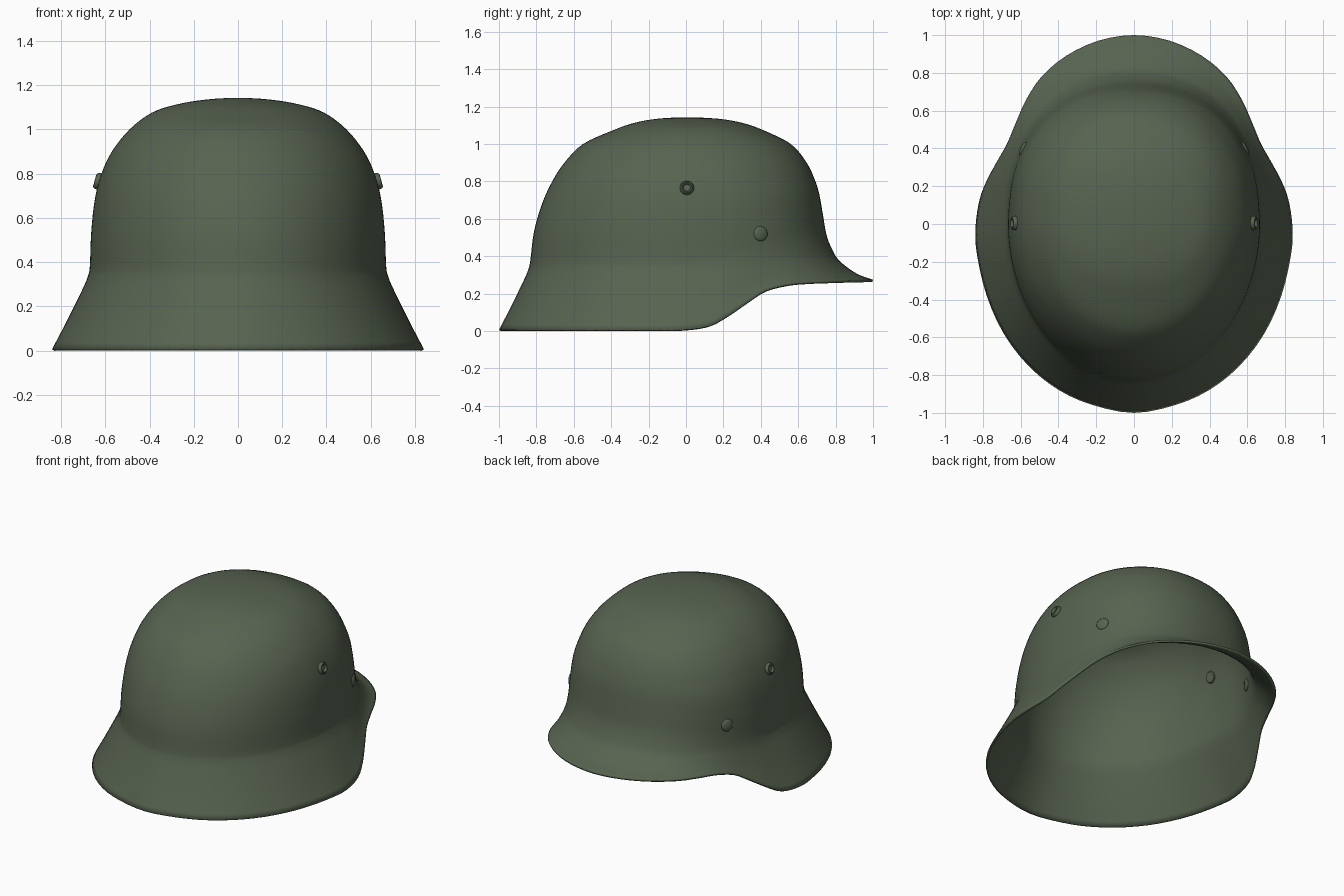
import bpy, bmesh, math
from mathutils import Vector
from mathutils.bvhtree import BVHTree

if "Cube" in bpy.data.objects:
    bpy.data.objects.remove(bpy.data.objects["Cube"])

green = bpy.data.materials.new("field green")
green.diffuse_color = (0.095, 0.125, 0.08, 1)
green.use_nodes = True
green.node_tree.nodes["Principled BSDF"].inputs["Base Color"].default_value = green.diffuse_color

# crown rings: front/side height, back height, front, side and back radius
CROWN = [(1.142, 1.142, 0, 0, 0), (1.135, 1.135, .15, .14, .17),
         (1.113, 1.113, .275, .275, .30), (1.075, 1.075, .385, .39, .41),
         (1.0, 1.0, .55, .49, .56), (.9, .9, .65, .57, .645),
         (.8, .8, .715, .617, .692), (.68, .72, .77, .648, .715),
         (.53, .61, .813, .664, .734), (.38, .5, .832, .67, .755)]
# flare from crown to rim: outward and downward fractions, front then back
FLARE = [(.06, .13, .18, .43), (.21, .29, .37, .65), (.61, .66, .67, .87), (1, 1, 1, 1)]
# right half of the rim, front to back
RIM = [(0, -1, .006), (.22, -.958, .006), (.40, -.878, .006), (.56, -.75, .006),
       (.69, -.58, .006), (.78, -.38, .006), (.83, -.17, .006), (.84, -.03, .007),
       (.82, .12, .027), (.78, .23, .085), (.72, .34, .16), (.67, .43, .217),
       (.62, .55, .25), (.57, .66, .262), (.49, .78, .268), (.36, .89, .272),
       (.19, .97, .274), (0, 1, .274)]


def smooth_curve(points, steps):
    """Smooth curve through points; first and last are guides only."""
    p = [Vector(q) for q in points]
    out = []
    for i in range(1, len(p) - 2):
        a, b, c, d = p[i - 1:i + 3]
        for k in range(steps):
            t = k / steps
            out.append(b + (c - a) * (t / 2) + (a * 2 - b * 5 + c * 4 - d) * (t * t / 2)
                       + (b * 3 - a - c * 3 + d) * (t ** 3 / 2))
    return out + [p[-2]]


def column(rim):
    """Points from just below the apex to one rim point."""
    reach = math.hypot(rim.x, rim.y)
    s, c = abs(rim.x) / reach, rim.y / reach
    back = max(0, min(1, c / .95))
    w = back * back * (3 - 2 * back)
    n = 2.0 + .25 * min(1, back * 3)
    prof = []
    for zf, zb, rf, rs, rb in CROWN:
        r = 0
        if rs:
            r = ((s / rs) ** n + (abs(c) / (rb if c > 0 else rf)) ** n) ** (-1 / n)
        prof.append((r, zf + (zb - zf) * w))
    rj, zj = prof[-1]
    for uf, vf, ub, vb in FLARE:
        u, v = uf + (ub - uf) * w, vf + (vb - vf) * w
        prof.append((rj + (reach - rj) * u, zj + (rim.z - zj) * v))
    (r1, z1), (r2, z2), (r3, z3) = prof[1], prof[-1], prof[-2]
    prof = [(-r1, z1)] + prof + [(2 * r2 - r3, 2 * z2 - z3)]
    return [Vector((q.x * rim.x / reach, q.x * rim.y / reach, q.y))
            for q in smooth_curve(prof, 4)][1:]


def finish(bm, name, angle):
    mesh = bpy.data.meshes.new(name)
    bm.to_mesh(mesh)
    ob = bpy.data.objects.new(name, mesh)
    bpy.context.collection.objects.link(ob)
    mesh.materials.append(green)
    bpy.ops.object.select_all(action='DESELECT')
    ob.select_set(True)
    bpy.context.view_layer.objects.active = ob
    bpy.ops.object.shade_smooth_by_angle(angle=math.radians(angle))
    return ob


# helmet shell
loop = RIM + [(-x, y, z) for x, y, z in RIM[-2:0:-1]]
rim = smooth_curve([loop[-1]] + loop + loop[:2], 3)[:-1]
bm = bmesh.new()
apex = bm.verts.new((0, 0, CROWN[0][0]))
cols = [[bm.verts.new(p) for p in column(r)] for r in rim]
for i, a in enumerate(cols):
    b = cols[(i + 1) % len(cols)]
    bm.faces.new((apex, a[0], b[0]))
    for k in range(len(a) - 1):
        bm.faces.new((a[k], a[k + 1], b[k + 1], b[k]))
bm.normal_update()
surface = BVHTree.FromBMesh(bm)
shell = finish(bm, "helmet_shell", 50)
bm.free()
solid = shell.modifiers.new("thickness", 'SOLIDIFY')
solid.thickness = .014
solid.offset = -1


# round fittings set through the shell
def fitting(name, at, profile, sides=28):
    loc, normal, _, _ = surface.find_nearest(Vector(at))
    if normal.x * at[0] < 0:
        normal = -normal
    turn = normal.to_track_quat('Z', 'Y')
    bm = bmesh.new()
    rings = []
    for r, h in profile:
        rings.append([bm.verts.new(loc + turn @ Vector((
            r * math.cos(2 * math.pi * i / sides), r * math.sin(2 * math.pi * i / sides), h)))
            for i in range(sides)])
    bm.faces.new(rings[0])
    bm.faces.new(rings[-1][::-1])
    for a, b in zip(rings, rings[1:]):
        for i in range(sides):
            j = (i + 1) % sides
            bm.faces.new((a[i], b[i], b[j], a[j]))
    bmesh.ops.recalc_face_normals(bm, faces=bm.faces)
    finish(bm, name, 40)
    bm.free()


EYELET = [(.018, .005), (.021, .015), (.025, .02), (.031, .019), (.036, .013),
          (.038, .004), (.038, -.018), (.033, -.023), (.02, -.023)]
RIVET = [(.008, .013), (.02, .0115), (.032, .008), (.039, .003), (.041, -.004),
         (.041, -.017), (.036, -.021), (.01, -.023)]
for side, x in (("right", 1), ("left", -1)):
    fitting("vent_eyelet_" + side, (.63 * x, .005, .765), EYELET)
    fitting("liner_rivet_" + side, (.59 * x, .4, .52), RIVET)
